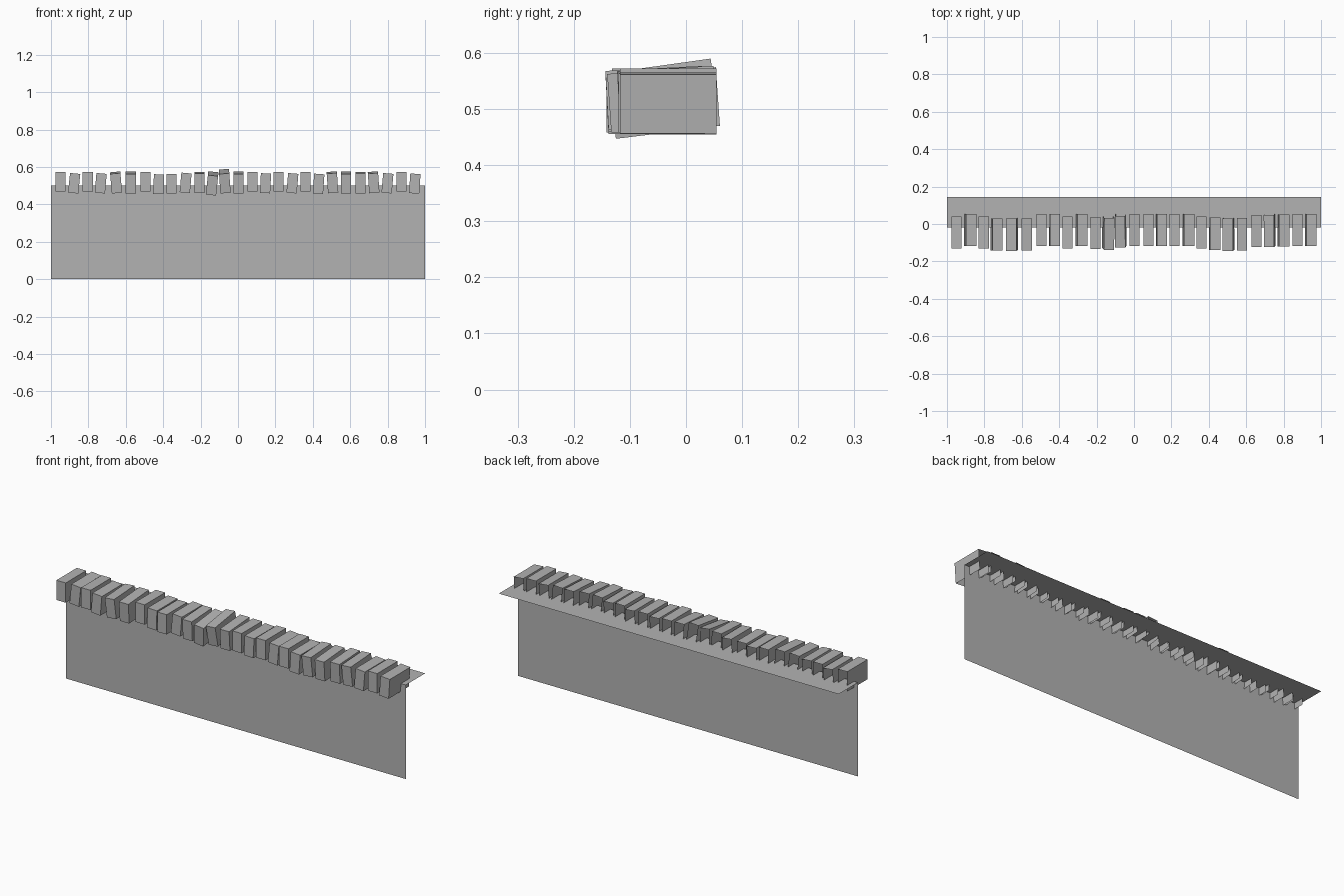
import bpy, bmesh
from math import radians

if "Cube" in bpy.data.objects:
    bpy.data.objects.remove(bpy.data.objects["Cube"])

grey = bpy.data.materials.new("dark_grey")
grey.diffuse_color = (0.45, 0.45, 0.45, 1)
grey.use_nodes = True
grey.node_tree.nodes["Principled BSDF"].inputs["Base Color"].default_value = grey.diffuse_color


def mesh_object(name, me):
    ob = bpy.data.objects.new(name, me)
    bpy.context.collection.objects.link(ob)
    return ob


def sheet(name, pts):
    me = bpy.data.meshes.new(name)
    me.from_pydata(pts, [], [(0, 1, 2, 3)])
    me.materials.append(grey)
    mesh_object(name, me)


# Thin wall face and the flat ledge on top of it
Y0, Y1, H = -0.018, 0.145, 0.5
sheet("wall_face", [(-1, Y0, 0), (1, Y0, 0), (1, Y0, H), (-1, Y0, H)])
sheet("top_ledge", [(-1, Y0, H), (1, Y0, H), (1, Y1, H), (-1, Y1, H)])

# Brick shell: a box left open at the back and underneath
shell = bpy.data.meshes.new("edge_brick")
bm = bmesh.new()
bmesh.ops.create_cube(bm, size=1)
bm.normal_update()
hidden = [f for f in bm.faces if f.normal.y > 0.5 or f.normal.z < -0.5]
bmesh.ops.delete(bm, geom=hidden, context='FACES')
bmesh.ops.scale(bm, vec=(0.055, 0.172, 0.105), verts=bm.verts)
bm.to_mesh(shell)
bm.free()
shell.materials.append(grey)

# Row of edge bricks: (x, y, z of centre, lean about y, pitch about x)
BRICKS = [
    (-.949, -.046, .52, 0, 0), (-.876, -.032, .513, 6, 0), (-.803, -.046, .52, 0, 0),
    (-.734, -.056, .513, 5, 0), (-.652, -.055, .517, -5, 3), (-.574, -.052, .516, 0, 4),
    (-.494, -.032, .52, 0, 0), (-.424, -.032, .508, 2, 0), (-.355, -.046, .51, 0, 0),
    (-.280, -.032, .515, 5, 0), (-.206, -.046, .517, 0, 3), (-.138, -.046, .512, 6, 7),
    (-.071, -.034, .524, -4, 8), (.003, -.029, .516, 0, 4), (.077, -.032, .52, 0, 0),
    (.147, -.032, .513, 3, 0), (.217, -.032, .52, 0, 0), (.291, -.032, .513, 5, 0),
    (.361, -.046, .52, 0, 0), (.431, -.052, .51, 4, 0), (.505, -.055, .518, -4, 3),
    (.577, -.051, .516, 0, 4), (.655, -.034, .516, 0, 3), (.725, -.034, .518, -4, 3),
    (.799, -.034, .513, 5, 0), (.874, -.032, .52, 0, 0), (.945, -.032, .511, 4, 0),
]
for i, (x, y, z, lean, pitch) in enumerate(BRICKS):
    brick = mesh_object(f"edge_brick_{i + 1:02d}", shell)
    brick.location = (x, y, z)
    brick.rotation_euler = (radians(pitch), radians(lean), 0)
